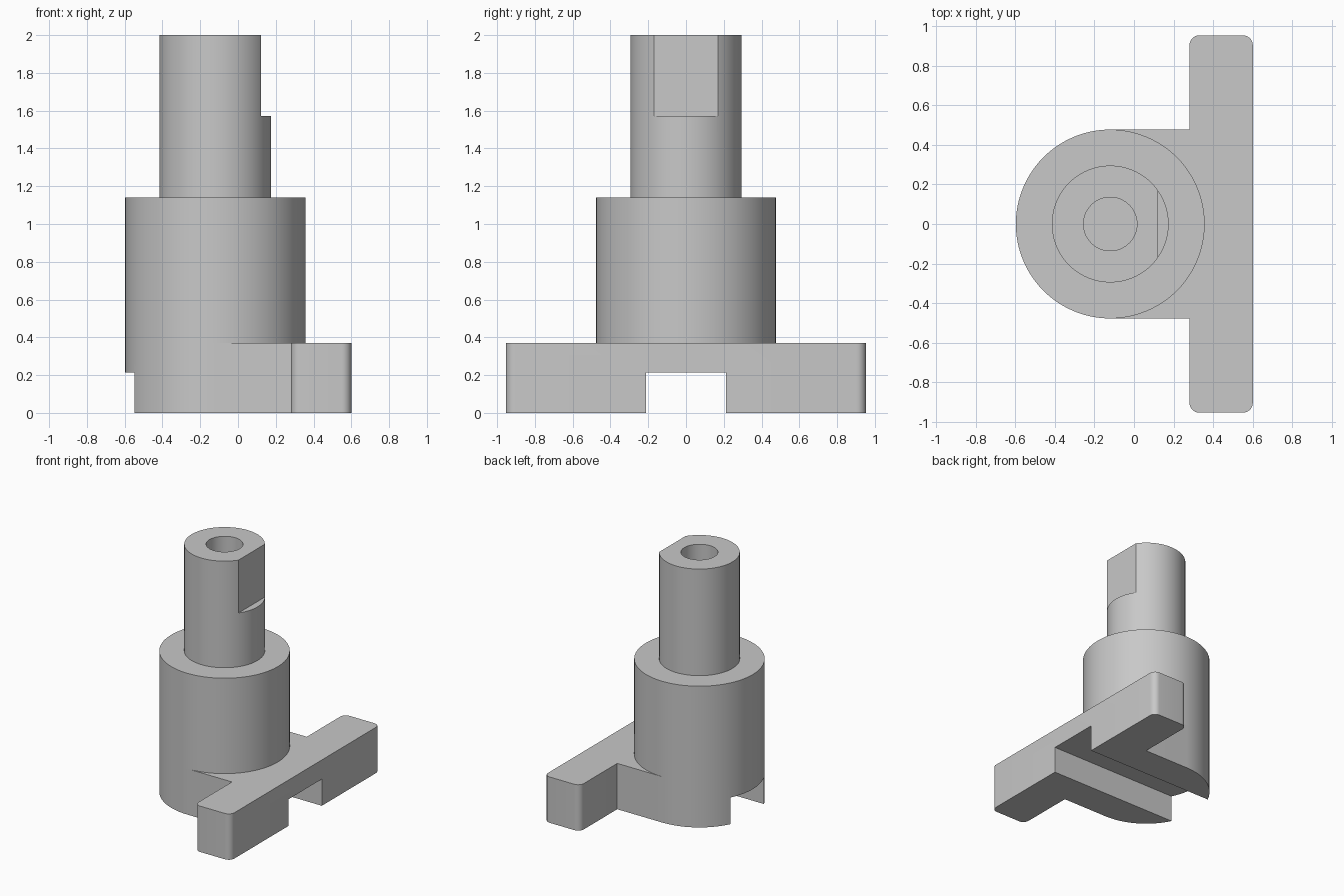
import bpy, bmesh, math

cube = bpy.data.objects.get("Cube")
if cube:
    bpy.data.objects.remove(cube, do_unlink=True)

AXIS_X = -0.12      # centre line of the turned parts
BODY_R, SHAFT_R, BORE_R = 0.477, 0.295, 0.135
BASE_TOP, BODY_TOP, TOP = 0.37, 1.14, 2.0
SEGMENTS = 96

grey = bpy.data.materials.new("plain grey")
grey.use_nodes = True
colour = (0.58, 0.58, 0.58, 1)
grey.diffuse_color = colour
grey.node_tree.nodes["Principled BSDF"].inputs["Base Color"].default_value = colour


def arc(cx, cy, r, start, end, steps):
    """Points along an arc, angles in degrees."""
    angles = [math.radians(start + (end - start) * i / steps) for i in range(steps + 1)]
    return [(cx + r * math.cos(a), cy + r * math.sin(a)) for a in angles]


def prism(name, outline, z0, z1):
    """Extrude a flat outline from z0 to z1."""
    bm = bmesh.new()
    face = bm.faces.new([bm.verts.new((x, y, z0)) for x, y in outline])
    top = bmesh.ops.extrude_face_region(bm, geom=[face])["geom"]
    bmesh.ops.translate(bm, vec=(0, 0, z1 - z0),
                        verts=[v for v in top if isinstance(v, bmesh.types.BMVert)])
    bmesh.ops.recalc_face_normals(bm, faces=bm.faces)
    mesh = bpy.data.meshes.new(name)
    bm.to_mesh(mesh)
    bm.free()
    mesh.materials.append(grey)
    obj = bpy.data.objects.new(name, mesh)
    bpy.context.collection.objects.link(obj)
    return obj


def cylinder(name, r, z0, z1):
    return prism(name, arc(AXIS_X, 0, r, 0, 360, SEGMENTS)[:-1], z0, z1)


def box(name, x0, x1, y0, y1, z0, z1):
    return prism(name, [(x0, y0), (x1, y0), (x1, y1), (x0, y1)], z0, z1)


def select(obj):
    bpy.ops.object.select_all(action='DESELECT')
    obj.select_set(True)
    bpy.context.view_layer.objects.active = obj


def cut(obj, cutter):
    mod = obj.modifiers.new("cut", 'BOOLEAN')
    mod.operation, mod.solver, mod.object = 'DIFFERENCE', 'EXACT', cutter
    select(obj)
    bpy.ops.object.modifier_apply(modifier=mod.name)
    bpy.data.objects.remove(cutter, do_unlink=True)


# Base: round hub running into a rounded cross bar
BAR_IN, BAR_OUT, BAR_Y, CORNER = 0.28, 0.6, 0.953, 0.05
outline = arc(AXIS_X, 0, BODY_R, 90, 270, SEGMENTS // 2)
outline += [(BAR_IN, -BODY_R)]
outline += arc(BAR_IN + CORNER, -BAR_Y + CORNER, CORNER, 180, 270, 8)
outline += arc(BAR_OUT - CORNER, -BAR_Y + CORNER, CORNER, 270, 360, 8)
outline += arc(BAR_OUT - CORNER, BAR_Y - CORNER, CORNER, 0, 90, 8)
outline += arc(BAR_IN + CORNER, BAR_Y - CORNER, CORNER, 90, 180, 8)
outline += [(BAR_IN, BODY_R)]
base = prism("base_with_cross_bar", outline, 0, BASE_TOP)

# Slot through the underside
cut(base, box("slot_cutter", -1, 1, -0.212, 0.212, -0.2, 0.215))

# Main body
body = cylinder("main_body", BODY_R, BASE_TOP, BODY_TOP)

# Shaft with a flat on one side and a blind bore in its end
shaft = cylinder("shaft", SHAFT_R, BODY_TOP, TOP)
cut(shaft, box("flat_cutter", 0.122, 0.5, -0.5, 0.5, 1.573, TOP + 0.2))
cut(shaft, cylinder("bore_cutter", BORE_R, 1.4, TOP + 0.2))

for part in (base, body, shaft):
    select(part)
    bpy.ops.object.shade_smooth_by_angle(angle=math.radians(30))
